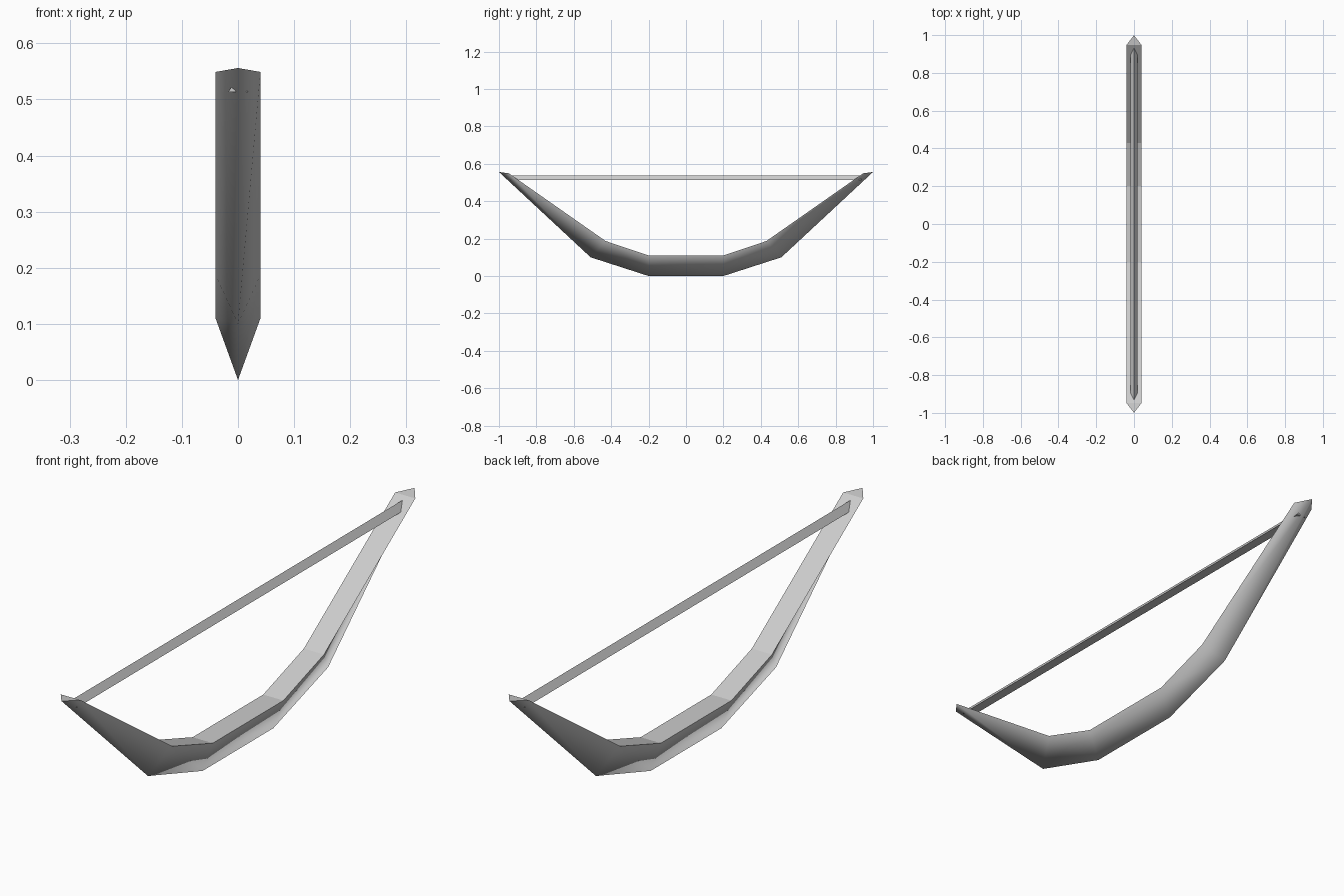
import bpy, bmesh

if "Cube" in bpy.data.objects:
    bpy.data.objects.remove(bpy.data.objects["Cube"])

grey = bpy.data.materials.new("pale_grey")
grey.diffuse_color = (0.6, 0.6, 0.6, 1)
grey.use_nodes = True
grey.node_tree.nodes["Principled BSDF"].inputs["Base Color"].default_value = grey.diffuse_color


def loft(name, sections, smooth):
    """Skin a row of triangular sections (left, right, ridge) and cap the ends."""
    bm = bmesh.new()
    rings = [[bm.verts.new(p) for p in s] for s in sections]
    for a, b in zip(rings, rings[1:]):
        for i in range(3):
            j = (i + 1) % 3
            f = bm.faces.new((a[i], a[j], b[j], b[i]))
            f.smooth = smooth and i > 0
    bm.faces.new(rings[0])
    bm.faces.new(rings[-1])
    bmesh.ops.recalc_face_normals(bm, faces=bm.faces)
    # Rounded shading runs over the ridge; edges of flat faces stay crisp
    for e in bm.edges:
        e.smooth = all(f.smooth for f in e.link_faces)
    me = bpy.data.meshes.new(name)
    bm.to_mesh(me)
    bm.free()
    me.materials.append(grey)
    ob = bpy.data.objects.new(name, me)
    bpy.context.collection.objects.link(ob)
    return ob


# Curved stave: flat inner face, keel-shaped outer side
half = [  # inner y, inner z, ridge y, ridge z
    (0.20, 0.11, 0.20, 0.004),
    (0.43, 0.187, 0.51, 0.10),
    (0.947, 0.549, 1.0, 0.556),
]
W = 0.04


def section(side, iy, iz, ry, rz):
    return [(-W, side * iy, iz), (W, side * iy, iz), (0, side * ry, rz)]


stave = [section(-1, *h) for h in reversed(half)] + [section(1, *h) for h in half]
stave[2][2] = (0, -0.20, 0.0)
stave[3][2] = (0, 0.20, 0.0)
loft("bow_stave", stave, True)

# Taut string: ridge on top, flat underneath, ends sunk into the stave
loft("bow_string", [[(-0.018, y, 0.513), (0.018, y, 0.513), (0, y, 0.538)]
                    for y in (-0.938, 0.938)], False)
